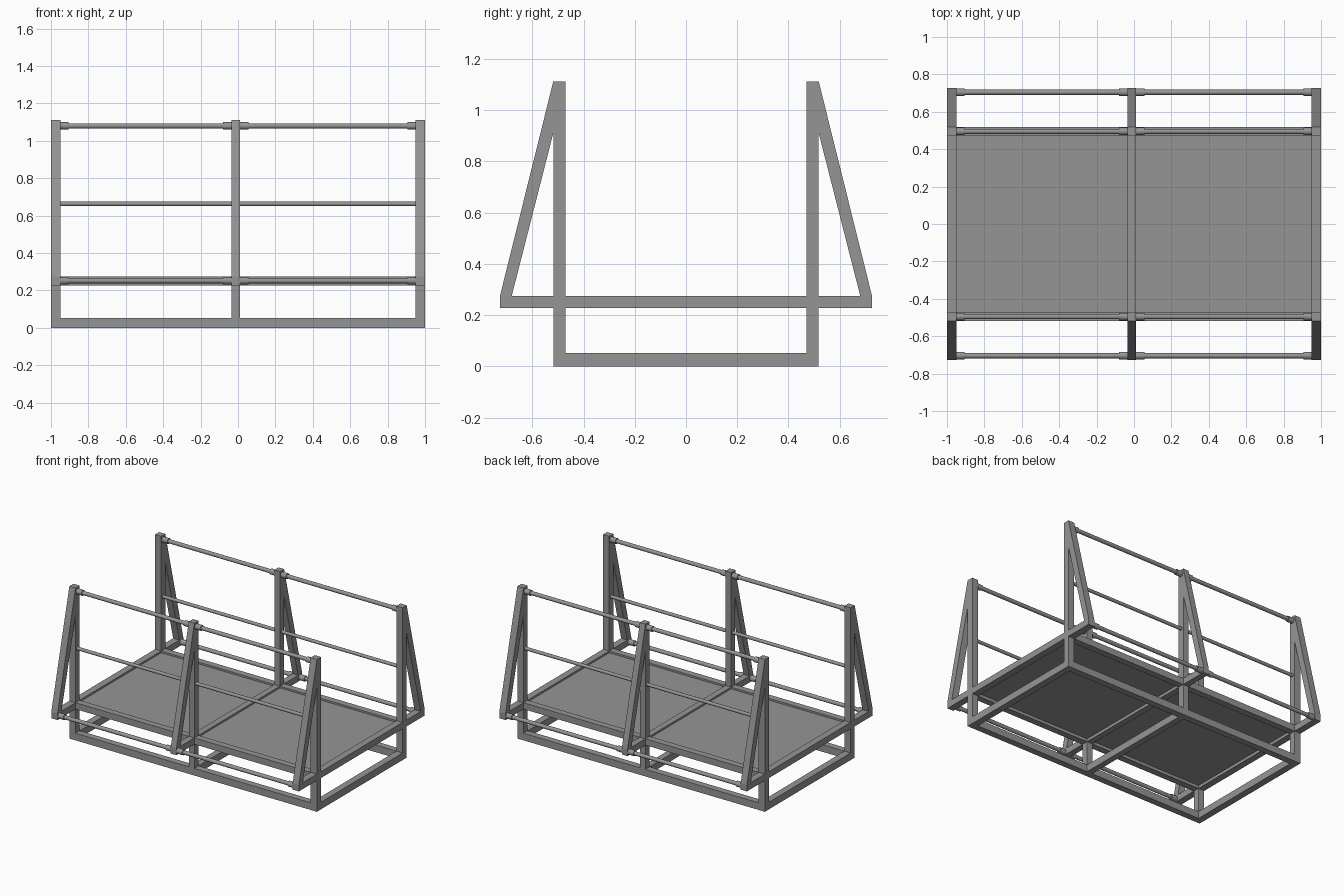
import bpy
import bmesh
from math import pi

cube = bpy.data.objects.get("Cube")
if cube:
    bpy.data.objects.remove(cube)

steel = bpy.data.materials.new("grey_steel")
steel.use_nodes = True
GREY = (0.3, 0.3, 0.3, 1)
steel.diffuse_color = GREY
steel.node_tree.nodes["Principled BSDF"].inputs["Base Color"].default_value = GREY


def finish(name, bm):
    bmesh.ops.recalc_face_normals(bm, faces=bm.faces)
    mesh = bpy.data.meshes.new(name)
    bm.to_mesh(mesh)
    bm.free()
    mesh.materials.append(steel)
    obj = bpy.data.objects.new(name, mesh)
    bpy.context.collection.objects.link(obj)
    return obj


def box(name, xs, ys, zs):
    bm = bmesh.new()
    bmesh.ops.create_cube(bm, size=1)
    for v in bm.verts:
        v.co = [lo + (c + 0.5) * (hi - lo) for c, (lo, hi) in zip(v.co, (xs, ys, zs))]
    return finish(name, bm)


def plate(name, xs, outline):
    """Extrude a (y, z) outline along x."""
    bm = bmesh.new()
    face = bm.faces.new([bm.verts.new((xs[0], y, z)) for y, z in outline])
    ext = bmesh.ops.extrude_face_region(bm, geom=[face])["geom"]
    moved = [g for g in ext if isinstance(g, bmesh.types.BMVert)]
    bmesh.ops.translate(bm, verts=moved, vec=(xs[1] - xs[0], 0, 0))
    return finish(name, bm)


def pipe(name, x0, x1, y, z, radius):
    bpy.ops.mesh.primitive_cylinder_add(vertices=24, radius=radius, depth=x1 - x0,
                                        location=((x0 + x1) / 2, y, z), rotation=(0, pi / 2, 0))
    obj = bpy.context.object
    obj.name = name
    obj.data.materials.append(steel)
    bpy.ops.object.shade_smooth_by_angle()
    return obj


def collared_pipe(name, x0, x1, y, z):
    pipe(name, x0, x1, y, z, 0.014)
    pipe(name + "_collar", x0, x0 + 0.045, y, z, 0.02)
    pipe(name + "_collar", x1 - 0.045, x1, y, z, 0.02)


FRAMES = {"right": (-1, -0.95), "middle": (-0.035, 0.01), "left": (0.95, 1)}
BAYS = {"right": (-0.95, -0.035), "left": (0.01, 0.95)}
IN, OUT, END = 0.47, 0.518, 0.726
LOW, HIGH, TOP = 0.228, 0.275, 1.112

# Upright frames: base beam, deck beam, posts and slanted braces
for side, xs in FRAMES.items():
    box(side + "_base_beam", xs, (-IN, IN), (0, 0.052))
    box(side + "_deck_beam", xs, (-END, END), (LOW, HIGH))
    for end, s in (("front", -1), ("back", 1)):
        box(f"{side}_{end}_post", xs, sorted((s * IN, s * OUT)), (0, TOP))
        brace = [(END, HIGH), (OUT, TOP), (OUT, 0.91), (0.68, HIGH)]
        plate(f"{side}_{end}_brace", xs, [(s * y, z) for y, z in brace])

# Bays: deck, edge beams, base beams and guard rails
for side, (x0, x1) in BAYS.items():
    box(side + "_deck", (x0, x1), (-IN, IN), (0.25, 0.262))
    for end, s in (("front", -1), ("back", 1)):
        ys = sorted((s * IN, s * OUT))
        box(f"{side}_{end}_base_rail", (x0, x1), ys, (0, 0.052))
        box(f"{side}_{end}_deck_rail", (x0, x1), ys, (LOW, HIGH))
        collared_pipe(f"{side}_{end}_top_rail", x0, x1, s * 0.495, 1.08)
        pipe(f"{side}_{end}_middle_rail", x0, x1, s * 0.495, 0.663, 0.012)
        collared_pipe(f"{side}_{end}_outer_rail", x0, x1, s * 0.704, 0.252)
